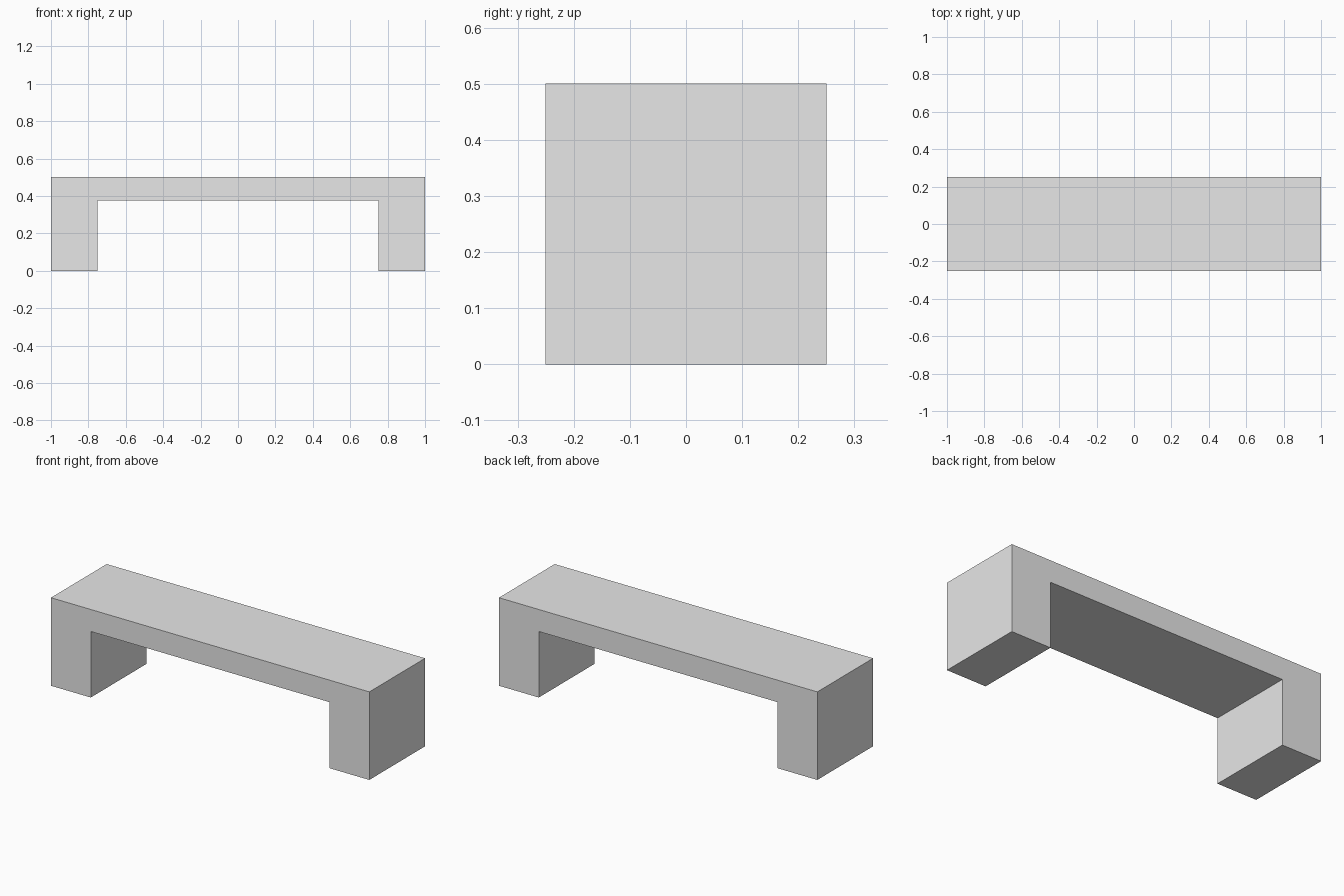
import bpy
import bmesh

if "Cube" in bpy.data.objects:
    bpy.data.objects.remove(bpy.data.objects["Cube"])

# Plain grey finish
grey = bpy.data.materials.new("light_grey")
grey.diffuse_color = (0.8, 0.8, 0.8, 1.0)
grey.use_nodes = True
grey.node_tree.nodes["Principled BSDF"].inputs["Base Color"].default_value = grey.diffuse_color

# Bench outline in x and z: a seat slab with a solid block leg at each end
half = [(0.75, 0.375), (0.75, 0.0), (1.0, 0.0), (1.0, 0.5)]
outline = half + [(-x, z) for x, z in reversed(half)]
DEPTH = 0.5

# Extrude the outline from front to back
bm = bmesh.new()
front = bm.faces.new([bm.verts.new((x, -DEPTH / 2, z)) for x, z in outline])
result = bmesh.ops.extrude_face_region(bm, geom=[front], use_keep_orig=True)
back_verts = [g for g in result["geom"] if isinstance(g, bmesh.types.BMVert)]
bmesh.ops.translate(bm, verts=back_verts, vec=(0, DEPTH, 0))
bmesh.ops.recalc_face_normals(bm, faces=bm.faces)

mesh = bpy.data.meshes.new("bench")
bm.to_mesh(mesh)
bm.free()
mesh.materials.append(grey)
bpy.context.collection.objects.link(bpy.data.objects.new("bench", mesh))
